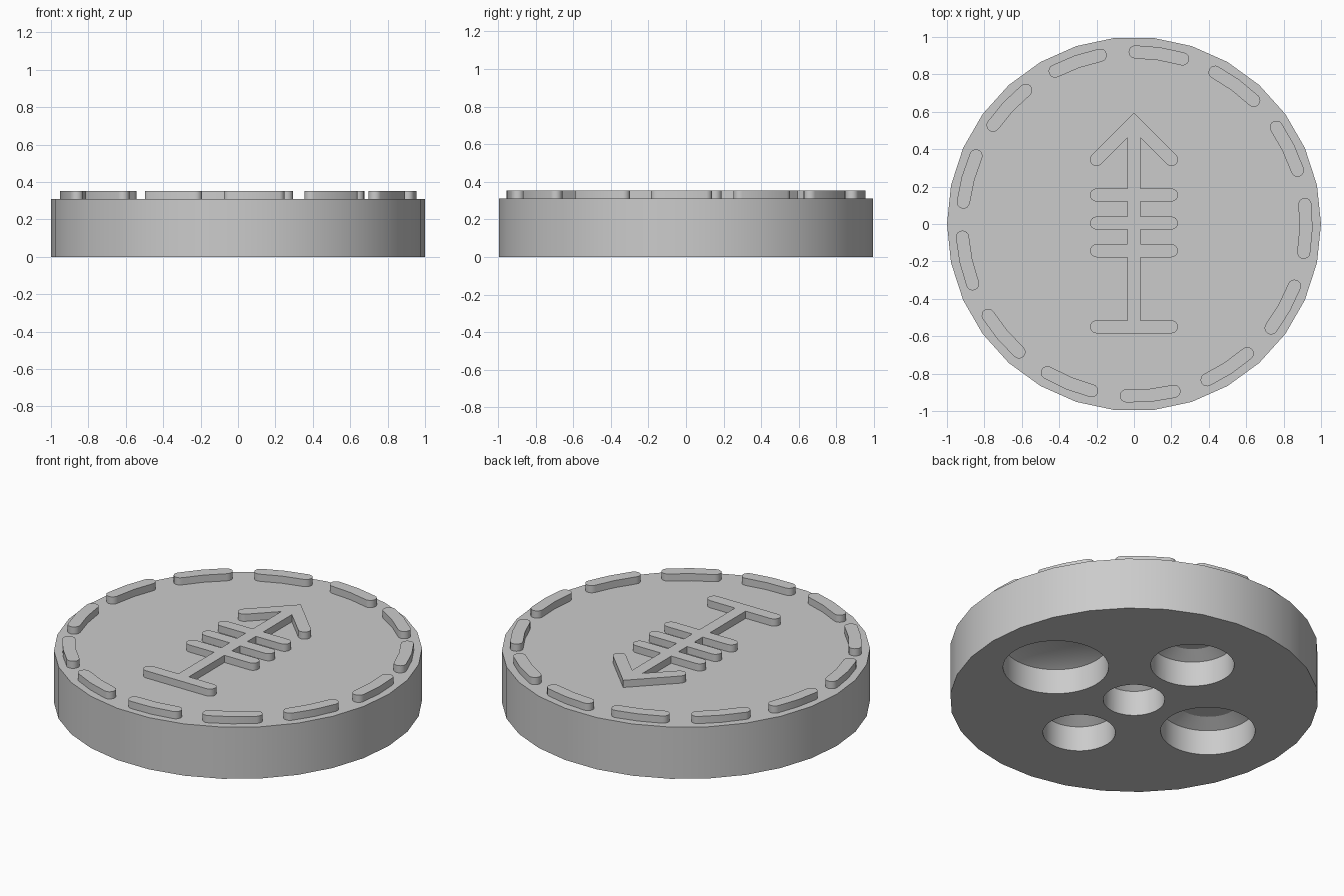
import bpy, bmesh, math
from math import sin, cos, radians

if "Cube" in bpy.data.objects:
    bpy.data.objects.remove(bpy.data.objects["Cube"])

DISC_TOP, RELIEF_TOP, W = 0.31, 0.353, 0.035   # W = half width of raised strokes

grey = bpy.data.materials.new("plain_grey")
grey.diffuse_color = (0.6, 0.6, 0.6, 1)
grey.use_nodes = True
grey.node_tree.nodes["Principled BSDF"].inputs["Base Color"].default_value = grey.diffuse_color


def finish(name, bm):
    bmesh.ops.recalc_face_normals(bm, faces=bm.faces)
    me = bpy.data.meshes.new(name)
    bm.to_mesh(me)
    bm.free()
    me.materials.append(grey)
    ob = bpy.data.objects.new(name, me)
    bpy.context.collection.objects.link(ob)
    return ob


def smooth(ob):
    bpy.ops.object.select_all(action='DESELECT')
    ob.select_set(True)
    bpy.context.view_layer.objects.active = ob
    bpy.ops.object.shade_smooth_by_angle(angle=radians(25))


def prism(bm, outline, z0, z1):
    face = bm.faces.new([bm.verts.new((x, y, z0)) for x, y in outline])
    top = bmesh.ops.extrude_face_region(bm, geom=[face])["geom"]
    for v in top:
        if isinstance(v, bmesh.types.BMVert):
            v.co.z = z1


def polar(r, deg, cx=0, cy=0):
    return (cx + r * cos(radians(deg)), cy + r * sin(radians(deg)))


def arc(cx, cy, r, a0, a1, n=8):
    return [polar(r, a0 + (a1 - a0) * i / n, cx, cy) for i in range(n + 1)]


# 30-sided disc
bm = bmesh.new()
prism(bm, [polar(1, 12 * i) for i in range(30)], 0, DISC_TOP)
disc = finish("disc", bm)

# Round pockets in the underside: straight wall, then a cone to a flat end
bm = bmesh.new()
pockets = [(0, 0, 0.167), (0.554, 0, 0.287), (0, 0.494, 0.227),
           (-0.524, 0, 0.257), (0, -0.464, 0.197)]
for cx, cy, r in pockets:
    rings = []
    for rad, z in ((r, -0.05), (r, 0.15), (r * 0.68, 0.19)):
        rings.append([bm.verts.new((*polar(rad, 7.5 * i, cx, cy), z)) for i in range(48)])
    for lo, hi in zip(rings, rings[1:]):
        for i in range(48):
            j = (i + 1) % 48
            bm.faces.new((lo[i], lo[j], hi[j], hi[i]))
    bm.faces.new(rings[0])
    bm.faces.new(rings[-1])
cutter = finish("pocket_cutter", bm)
cutter.hide_render = True
mod = disc.modifiers.new("pockets", 'BOOLEAN')
mod.operation, mod.solver, mod.object = 'DIFFERENCE', 'EXACT', cutter
bpy.context.view_layer.objects.active = disc
bpy.ops.object.modifier_apply(modifier=mod.name)
bpy.data.objects.remove(cutter)
smooth(disc)

# Ring of 13 raised, round-ended dashes
bm = bmesh.new()
R, HALF = 0.92, 8
for k in range(13):
    a = 81.6 + k * 360 / 13
    e, s = a + HALF, a - HALF
    outline = ([polar(R + W, a)] + arc(*polar(R, e), W, e, e + 180)
               + [polar(R - W, a)] + arc(*polar(R, s), W, s + 180, s + 360))
    prism(bm, outline, DISC_TOP - 0.005, RELIEF_TOP)
smooth(finish("rim_dashes", bm))

# Raised arrow with cross bars: right half outline, then mirrored
half = [(0, 0.595)] + arc(0.2, 0.345, W, 45, -135) + [(W, 0.46)]
for y in (0.155, 0.005, -0.143, -0.55):
    half += [(W, y + W)] + arc(0.2, y, W, 90, -90) + [(W, y - W)]
half.pop()                                     # base bar has a straight underside
left = [(-x, y) for x, y in reversed(half) if x > 0]
bm = bmesh.new()
prism(bm, half + left, DISC_TOP - 0.005, RELIEF_TOP)
smooth(finish("arrow_relief", bm))
